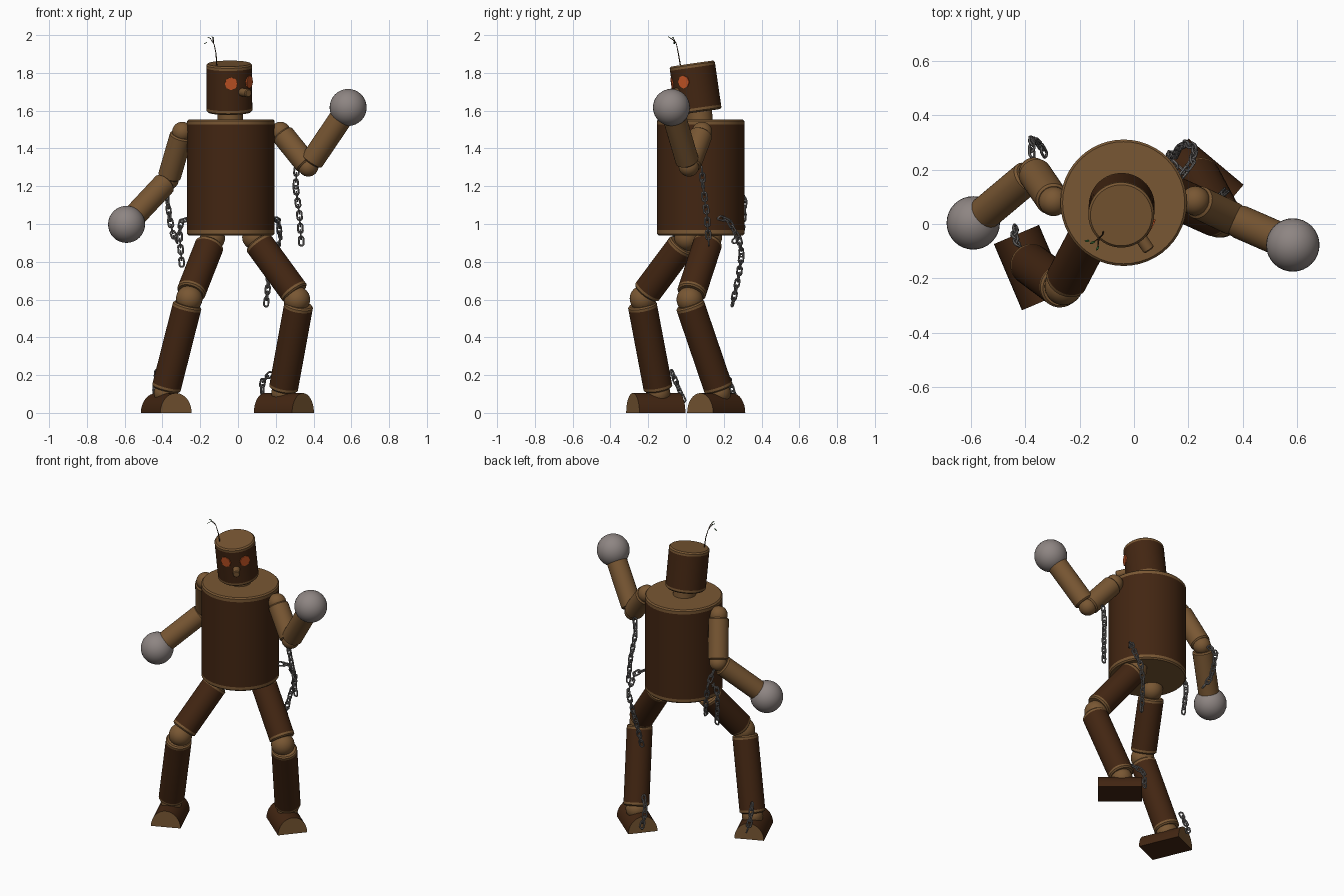
import bpy, bmesh, math
from mathutils import Vector, Matrix

if "Cube" in bpy.data.objects:
    bpy.data.objects.remove(bpy.data.objects["Cube"])


def material(name, rgb):
    m = bpy.data.materials.new(name)
    m.diffuse_color = (*rgb, 1)
    m.use_nodes = True
    m.node_tree.nodes["Principled BSDF"].inputs["Base Color"].default_value = m.diffuse_color
    return m


WOOD = material("pale wood", (0.19, 0.095, 0.033))
BARK = material("dark bark", (0.055, 0.019, 0.006))
STEEL = material("warm grey metal", (0.27, 0.235, 0.225))
CHAIN = material("chain grey", (0.17, 0.16, 0.155))
GLOW = material("eye orange", (0.55, 0.09, 0.018))
LEAF = material("leaf green", (0.03, 0.10, 0.025))
TWIG = material("twig brown", (0.04, 0.02, 0.008))


def finish(name, bm, mats, smooth=True):
    bmesh.ops.recalc_face_normals(bm, faces=bm.faces[:])
    me = bpy.data.meshes.new(name)
    bm.to_mesh(me)
    bm.free()
    for m in mats:
        me.materials.append(m)
    ob = bpy.data.objects.new(name, me)
    bpy.context.collection.objects.link(ob)
    if smooth:
        bpy.ops.object.select_all(action='DESELECT')
        ob.select_set(True)
        bpy.context.view_layer.objects.active = ob
        bpy.ops.object.shade_smooth_by_angle(angle=math.radians(40))
    return ob


def log(name, a, b, r, bark=True, rim=0.022, sides=40):
    """Round log from a to b: bevelled pale ends, bark between the rims."""
    a, b = Vector(a), Vector(b)
    h = (b - a).length
    q = (b - a).to_track_quat('Z', 'Y').to_matrix()
    bev = min(0.008, r * 0.2)
    prof = [(r - bev, 0), (r, bev), (r, rim), (r, h - rim), (r, h - bev), (r - bev, h)]
    bm = bmesh.new()
    rings = []
    for pr, z in prof:
        rings.append([bm.verts.new(a + q @ Vector((pr * math.cos(t), pr * math.sin(t), z)))
                      for t in (2 * math.pi * i / sides for i in range(sides))])
    for k in range(len(rings) - 1):
        for i in range(sides):
            j = (i + 1) % sides
            f = bm.faces.new((rings[k][i], rings[k][j], rings[k + 1][j], rings[k + 1][i]))
            f.material_index = 1 if bark and k == 2 else 0
    bm.faces.new(rings[0])
    bm.faces.new(rings[-1])
    return finish(name, bm, [WOOD, BARK])


def ball(name, c, r, mat=WOOD):
    bm = bmesh.new()
    bmesh.ops.create_uvsphere(bm, u_segments=32, v_segments=16, radius=r,
                              matrix=Matrix.Translation(c))
    return finish(name, bm, [mat])


def foot(name, x, y, yaw):
    """Half log lying on its flat side, pale cut ends."""
    w, l, h, n = 0.09, 0.132, 0.105, 16
    m = Matrix.Translation((x, y, 0)) @ Matrix.Rotation(math.radians(yaw), 4, 'Z')
    bm = bmesh.new()
    ends = [[bm.verts.new(m @ Vector((w * math.cos(math.pi * i / n), s * l,
                                      h * math.sin(math.pi * i / n))))
             for i in range(n + 1)] for s in (-1, 1)]
    for i in range(n + 1):
        j = (i + 1) % (n + 1)
        f = bm.faces.new((ends[0][i], ends[0][j], ends[1][j], ends[1][i]))
        f.material_index = 1
    for e in ends:
        bm.faces.new(e)
    finish(name, bm, [WOOD, BARK])


def chain(name, pts):
    """Oval links strung along a path, each turned a quarter from the last."""
    pts = [Vector(p) for p in pts]
    step, half, wide, wire, n, k = 0.034, 0.012, 0.0125, 0.0052, 14, 6
    total = sum((q - p).length for p, q in zip(pts, pts[1:]))

    def at(d):
        for p, q in zip(pts, pts[1:]):
            s = (q - p).length
            if d <= s:
                return p.lerp(q, d / s)
            d -= s
        return pts[-1]

    bm = bmesh.new()
    for c in range(max(2, round(total / step))):
        d = c * step
        p, q = at(max(0, d - 0.018)), at(min(total, d + 0.018))
        m = (Matrix.Translation(at(d)) @ (q - p).to_track_quat('Z', 'Y').to_matrix().to_4x4()
             @ Matrix.Rotation(math.pi / 4 + c % 2 * math.pi / 2, 4, 'Z'))
        rings = []
        for i in range(n):
            t = 2 * math.pi * (i + 0.5) / n
            out = Vector((math.cos(t), 0, math.sin(t)))
            o = out * wide + Vector((0, 0, math.copysign(half, math.sin(t))))
            rings.append([bm.verts.new(m @ (o + out * wire * math.cos(u)
                                            + Vector((0, wire * math.sin(u), 0))))
                          for u in (2 * math.pi * v / k for v in range(k))])
        for i in range(n):
            for v in range(k):
                a, b = rings[i], rings[(i + 1) % n]
                bm.faces.new((a[v], a[(v + 1) % k], b[(v + 1) % k], b[v]))
    finish(name, bm, [CHAIN])


# Torso and neck
log("torso", (-0.038, 0.078, 0.94), (-0.038, 0.078, 1.553), 0.232, rim=0.027, sides=48)
log("neck", (-0.04, 0.075, 1.53), (-0.043, 0.068, 1.62), 0.068, bark=False)

# Head, leaning forward
base, top = Vector((-0.045, 0.069, 1.593)), Vector((-0.047, 0.032, 1.849))
log("head", base, top, 0.121, sides=48)
head = Matrix.Translation(base) @ Matrix.Rotation(math.radians(8.3), 4, 'X')


def on_face(angle, radius, height):
    t = math.radians(angle)
    return head @ Vector((radius * math.sin(t), -radius * math.cos(t), height))


# Eyes as thin plates and a stub nose
for side, ang in (("left", 4), ("right", 61)):
    p, q = on_face(ang, 0.1145, 0.169), on_face(ang, 0.1235, 0.169)
    bm = bmesh.new()
    rot = (q - p).to_track_quat('Z', 'Y').to_matrix().to_4x4()
    bmesh.ops.create_cone(bm, cap_ends=True, segments=8, radius1=0.034, radius2=0.034,
                          depth=(q - p).length, matrix=Matrix.Translation((p + q) / 2) @ rot)
    finish(side + "_eye", bm, [GLOW], smooth=False)
log("nose", on_face(34, 0.10, 0.12), on_face(34, 0.18, 0.122), 0.022, bark=False, sides=20)

# Twig with two small leaves
cu = bpy.data.curves.new("twig", 'CURVE')
cu.dimensions = '3D'
cu.bevel_depth = 0.0035
cu.bevel_resolution = 2
for path in ([(-0.112, -0.028, 1.83), (-0.116, -0.04, 1.90), (-0.126, -0.05, 1.95), (-0.148, -0.066, 1.984)],
             [(-0.130, -0.052, 1.957), (-0.131, -0.068, 1.975), (-0.133, -0.085, 1.985)]):
    sp = cu.splines.new('POLY')
    sp.points.add(len(path) - 1)
    for i, p in enumerate(path):
        sp.points[i].co = (*p, 1)
        sp.points[i].radius = 1 - 0.2 * i
cu.materials.append(TWIG)
bpy.context.collection.objects.link(bpy.data.objects.new("twig", cu))
for i, (c, d) in enumerate((((-0.172, -0.062, 1.958), (-0.8, 0, -0.5)),
                            ((-0.134, -0.089, 1.988), (-0.5, -0.8, 0.5)),
                            ((-0.152, -0.068, 1.986), (-0.8, -0.3, 0.3)))):
    bm = bmesh.new()
    bmesh.ops.create_icosphere(bm, subdivisions=1, radius=1, matrix=Matrix.Translation(c)
                               @ Vector(d).to_track_quat('Z', 'Y').to_matrix().to_4x4()
                               @ Matrix.Diagonal((0.005, 0.002, 0.012, 1)))
    finish("leaf_%d" % (i + 1), bm, [LEAF], smooth=False)

# Arms: shoulder, elbow, metal fist
for side, sh, el, fist in (("right", (0.225, 0.085, 1.487), (0.372, 0.015, 1.305), (0.583, -0.077, 1.617)),
                           ("left", (-0.295, 0.083, 1.487), (-0.368, 0.19, 1.235), (-0.59, 0.004, 0.998))):
    s, e, f = Vector(sh), Vector(el), Vector(fist)
    ball(side + "_shoulder", s, 0.054)
    log(side + "_upper_arm", s.lerp(e, 0.06), e.lerp(s, 0.05), 0.061, bark=False)
    ball(side + "_elbow", e, 0.054)
    log(side + "_forearm", e.lerp(f, 0.08), e.lerp(f, 0.85), 0.062, bark=False)
    ball(side + "_fist", f, 0.098, STEEL)

# Legs: hip, thigh, knee, calf, ankle, foot
legs = (("right", (0.088, 0.125, 0.93), (0.105, 0.117, 0.905), (0.304, 0.028, 0.632), (0.312, 0.02, 0.60),
         (0.322, 0.02, 0.575), (0.24, 0.173, 0.125), (0.243, 0.16, 50)),
        ("left", (-0.135, 0.005, 0.925), (-0.15, -0.02, 0.89), (-0.25, -0.21, 0.635), (-0.258, -0.228, 0.605),
         (-0.267, -0.232, 0.575), (-0.381, -0.147, 0.125), (-0.38, -0.16, 23)))
for side, hip, t0, t1, knee, c0, c1, ft in legs:
    ball(side + "_hip", hip, 0.066)
    log(side + "_thigh", t0, t1, 0.077)
    ball(side + "_knee", knee, 0.07)
    log(side + "_calf", c0, c1, 0.077)
    ball(side + "_ankle", (c1[0], c1[1], 0.105), 0.064)
    foot(side + "_foot", *ft)

# Hanging chains
chain("right_elbow_chain", [(0.31, 0.085, 1.28), (0.305, 0.09, 1.20), (0.325, 0.11, 1.05), (0.337, 0.122, 0.875)])
chain("right_hip_chain", [(0.185, 0.19, 1.03), (0.212, 0.225, 1.02), (0.225, 0.28, 0.92), (0.19, 0.295, 0.84),
                          (0.165, 0.28, 0.73), (0.148, 0.245, 0.57)])
chain("left_elbow_chain", [(-0.375, 0.26, 1.19), (-0.375, 0.31, 1.13), (-0.36, 0.305, 1.02),
                           (-0.345, 0.29, 0.95), (-0.32, 0.245, 0.895)])
chain("left_hip_chain", [(-0.25, 0.10, 1.03), (-0.30, 0.11, 1.015), (-0.31, 0.115, 0.95), (-0.295, 0.10, 0.75)])
chain("left_ankle_chain", [(-0.43, -0.07, 0.205), (-0.44, -0.035, 0.12), (-0.43, 0.0, 0.035)])
chain("right_ankle_chain", [(0.165, 0.20, 0.20), (0.13, 0.235, 0.165), (0.128, 0.25, 0.10), (0.14, 0.265, 0.035)])
